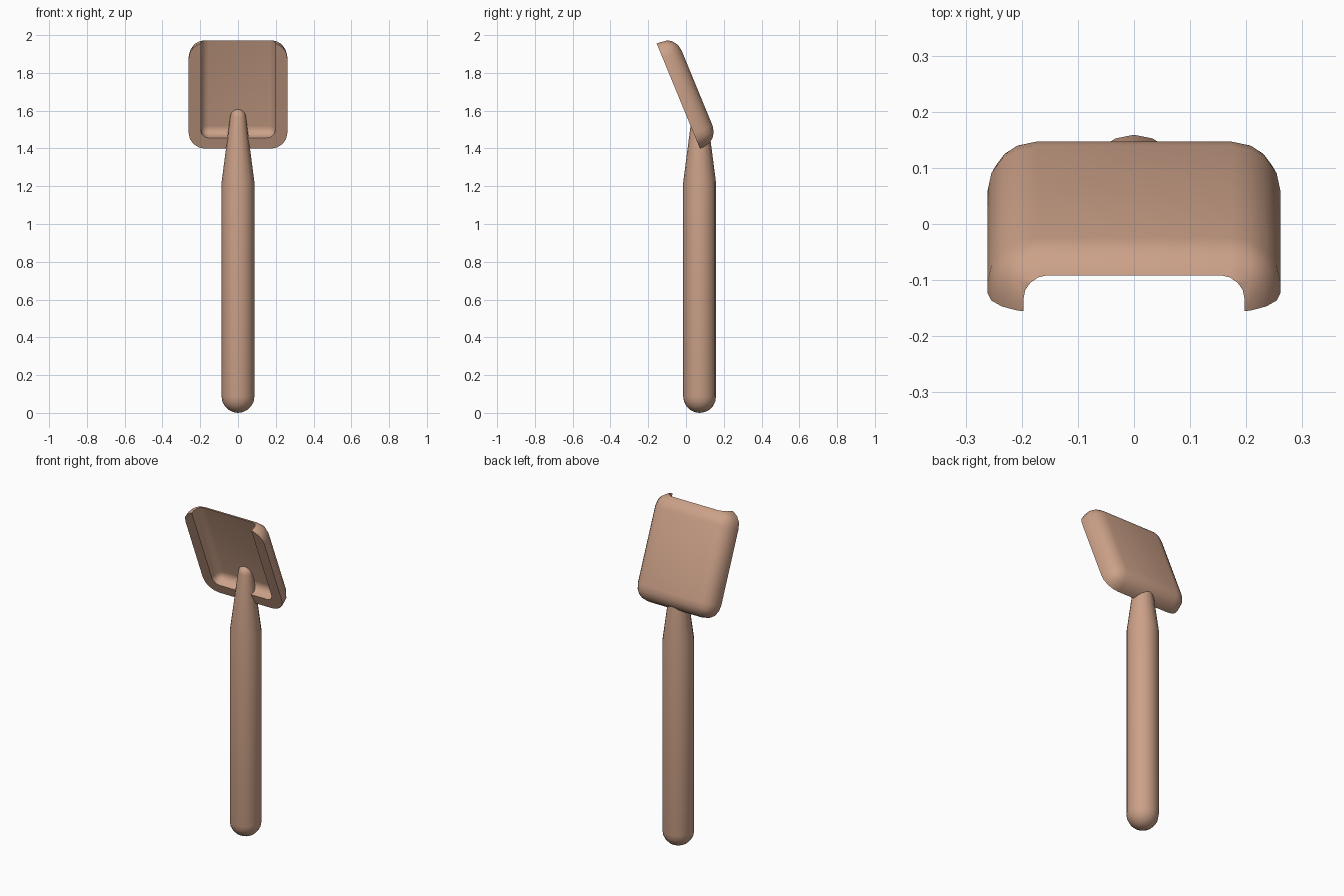
import bpy, bmesh, math
from mathutils import Matrix, Vector

if "Cube" in bpy.data.objects:
    bpy.data.objects.remove(bpy.data.objects["Cube"])

TAN = (0.60, 0.355, 0.246, 1)
mat = bpy.data.materials.new("warm tan")
mat.use_nodes = True
mat.diffuse_color = TAN
mat.node_tree.nodes["Principled BSDF"].inputs["Base Color"].default_value = TAN


def add_object(name, bm):
    mesh = bpy.data.meshes.new(name)
    bmesh.ops.recalc_face_normals(bm, faces=bm.faces)
    bm.to_mesh(mesh)
    bm.free()
    mesh.materials.append(mat)
    obj = bpy.data.objects.new(name, mesh)
    bpy.context.collection.objects.link(obj)
    return obj


def activate(obj):
    bpy.ops.object.select_all(action='DESELECT')
    obj.select_set(True)
    bpy.context.view_layer.objects.active = obj


def tray_block(name, half_width, y0, y1, z0, z1, radius):
    """Block rounded everywhere except around its front and top faces."""
    bm = bmesh.new()
    bmesh.ops.create_cube(bm, size=1)
    for v in bm.verts:
        v.co = Vector((v.co.x * 2 * half_width,
                       y1 if v.co.y > 0 else y0,
                       z1 if v.co.z > 0 else z0))
    edges = [e for e in bm.edges
             if not all(v.co.y == y0 for v in e.verts)
             and not all(v.co.z == z1 for v in e.verts)]
    edges = [e for e in edges if e.calc_length() > 0]
    bmesh.ops.bevel(bm, geom=edges, offset=radius, segments=4,
                    profile=0.5, affect='EDGES')
    return add_object(name, bm)


# Tilted scoop head, hollowed from the front and open at the top
head = tray_block("scoop_head", 0.261, 0, 0.108, 0, 0.606, 0.088)
cutter = tray_block("scoop_cutter", 0.197, -0.1, 0.065, 0.062, 0.75, 0.042)
cutter.hide_render = True
cut = head.modifiers.new("hollow", 'BOOLEAN')
cut.operation = 'DIFFERENCE'
cut.solver = 'EXACT'
cut.object = cutter
activate(head)
bpy.ops.object.modifier_apply(modifier=cut.name)
bpy.data.objects.remove(cutter)
head.data.transform(Matrix.Translation((0, 0.074, 1.399))
                    @ Matrix.Rotation(math.radians(22.4), 4, 'X'))

# Turned handle: round base, straight grip, tapered neck, small round tip
R, TIP = 0.087, 0.042
steps = [i * math.pi / 10 for i in range(6)]
profile = [(R * math.sin(a), R - R * math.cos(a)) for a in steps]
profile.append((R, 1.22))
profile += [(TIP * math.cos(a), 1.565 + 0.045 * math.sin(a)) for a in steps]
bm = bmesh.new()
verts = [bm.verts.new((r, 0, z)) for r, z in profile]
edges = [bm.edges.new(pair) for pair in zip(verts, verts[1:])]
bmesh.ops.spin(bm, geom=verts + edges, cent=(0, 0, 0), axis=(0, 0, 1),
               angle=math.tau, steps=16, use_duplicate=False)
bmesh.ops.remove_doubles(bm, verts=bm.verts, dist=0.0005)
handle = add_object("handle", bm)
handle.data.transform(Matrix.Translation((0, 0.072, 0)))

# Smooth shading with crisp rims
for obj in (head, handle):
    activate(obj)
    bpy.ops.object.shade_smooth_by_angle(angle=math.radians(35))
